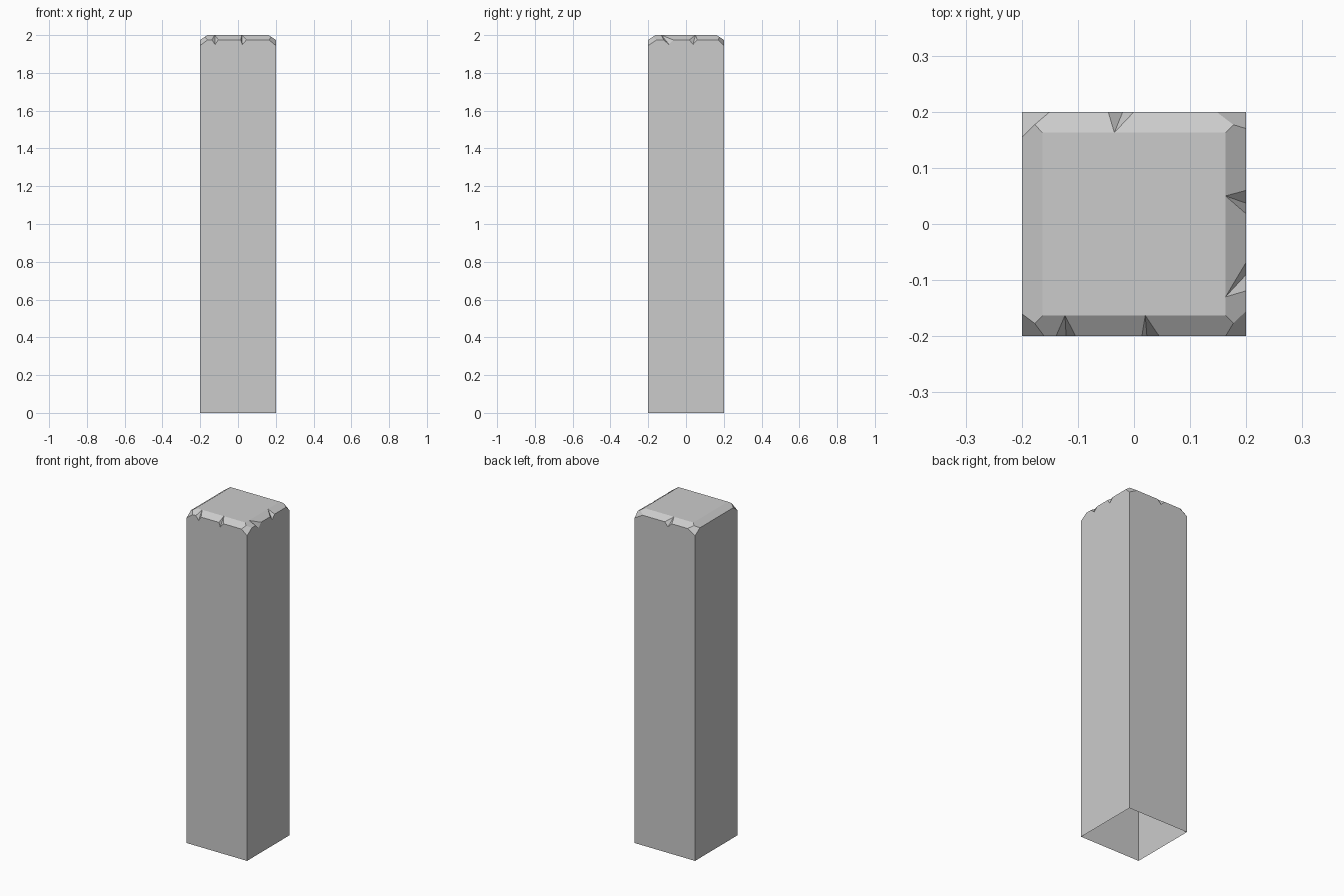
import bpy, bmesh
from mathutils import Matrix
from math import pi

if "Cube" in bpy.data.objects:
    bpy.data.objects.remove(bpy.data.objects["Cube"])

W, INSET, APEX = 0.2, 0.163, 0.177   # half width, top plateau, corner-cut tip
TOP, LIP, NICK, CORNER = 2.0, 1.975, 1.95, 1.945
APEX_Z = TOP - (TOP - LIP) * (APEX - INSET) / (W - INSET)

# Per side (front, right, back, left): corner-cut ends and nicks (tip, start, low point, end)
SIDES = [
    (-0.16, 0.163, [(-0.123, -0.139, -0.121, -0.104), (0.02, 0.014, 0.023, 0.045)]),
    (-0.155, 0.17, [(-0.13, -0.119, -0.09, -0.068), (0.05, 0.018, 0.037, 0.06)]),
    (-0.147, 0.15, [(0.035, 0.0, 0.02, 0.046)]),
    (-0.154, 0.16, []),
]

bm = bmesh.new()


def face(points, turn):
    rot = Matrix.Rotation(turn * pi / 2, 3, 'Z')
    bm.faces.new([bm.verts.new(rot @ Matrix.Identity(3) @ v) for v in map(vec, points)])


def vec(p):
    from mathutils import Vector
    return Vector(p)


for k, (s0, s1, nicks) in enumerate(SIDES):
    rim = [(s0, -W, LIP)]
    strip_left = [(-APEX, -APEX, APEX_Z), (-INSET, -INSET, TOP)]
    start = (s0, -W, LIP)
    # Sloped bevel strip, interrupted by nicks
    for tip, a, c, b in nicks:
        t, pa, pc, pb = (tip, -INSET, TOP), (a, -W, LIP), (c, -W, NICK), (b, -W, LIP)
        face([start, pa, t] + strip_left[::-1], k)
        face([t, pa, pc], k)
        face([t, pc, pb], k)
        rim += [pa, pc, pb]
        start, strip_left = pb, [t]
    end = (s1, -W, LIP)
    face([start, end, (APEX, -APEX, APEX_Z), (INSET, -INSET, TOP)] + strip_left[::-1], k)
    rim.append(end)
    # Tall wall following the chipped rim
    face([(-W, -W, 0), (W, -W, 0), (W, -W, CORNER)] + rim[::-1] + [(-W, -W, CORNER)], k)
    # Cut corner between this side and the next
    nxt = SIDES[(k + 1) % 4][0]
    face([(W, -W, CORNER), (W, nxt, LIP), (APEX, -APEX, APEX_Z), end], k)

# Flat top; the base stays open
face([(-INSET, -INSET, TOP), (INSET, -INSET, TOP), (INSET, INSET, TOP), (-INSET, INSET, TOP)], 0)

bmesh.ops.remove_doubles(bm, verts=bm.verts, dist=1e-4)
mesh = bpy.data.meshes.new("stone_post")
bm.to_mesh(mesh)
bm.free()
post = bpy.data.objects.new("stone_post", mesh)
bpy.context.collection.objects.link(post)
